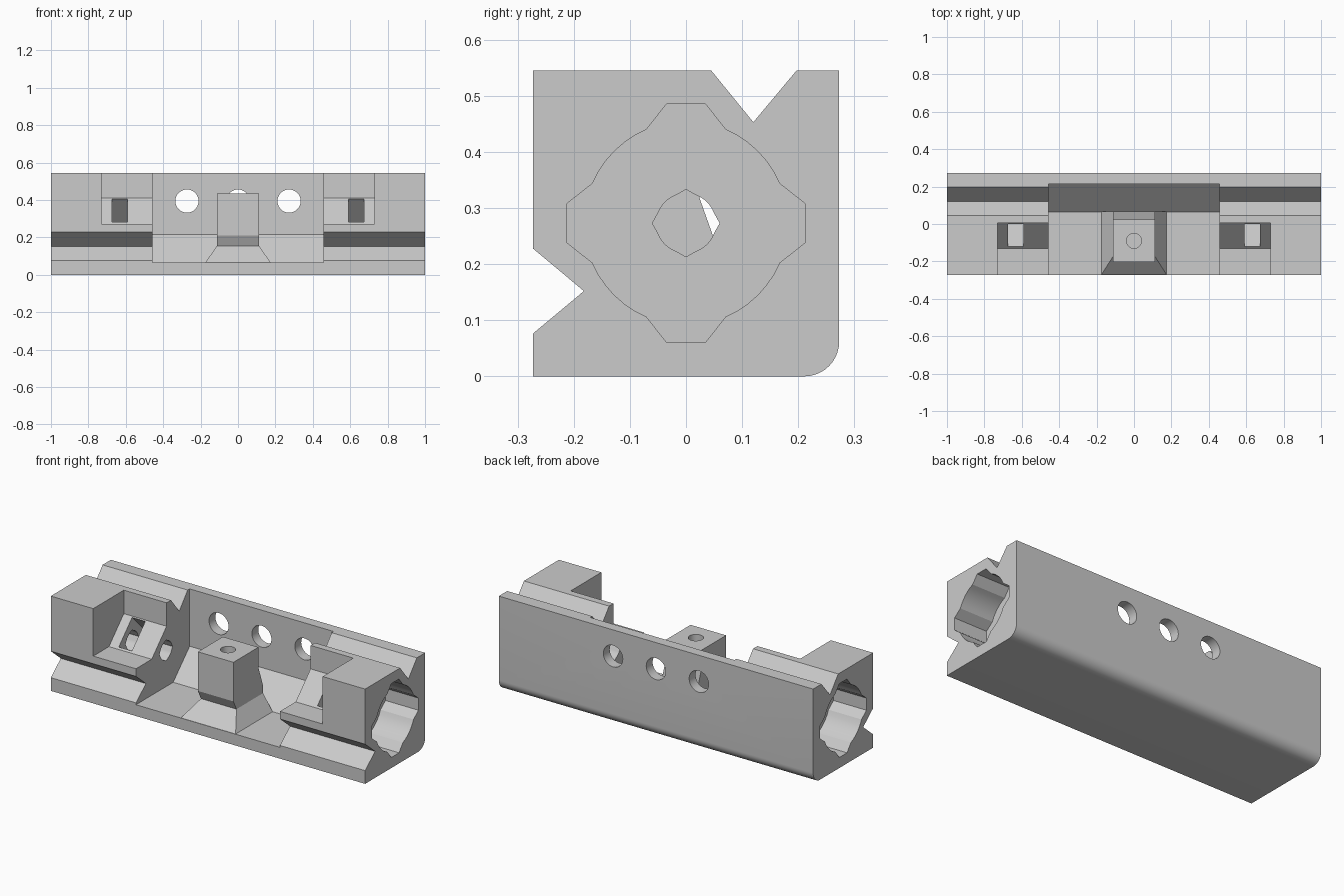
import bpy, bmesh, math
from mathutils import Vector, Matrix

old = bpy.data.objects.get("Cube")
if old:
    bpy.data.objects.remove(old, do_unlink=True)

grey = bpy.data.materials.new("light grey")
grey.use_nodes = True
GREY = (0.6, 0.6, 0.6, 1)
grey.diffuse_color = GREY
grey.node_tree.nodes["Principled BSDF"].inputs["Base Color"].default_value = GREY


def make(name, bm):
    bmesh.ops.recalc_face_normals(bm, faces=bm.faces)
    mesh = bpy.data.meshes.new(name)
    bm.to_mesh(mesh)
    bm.free()
    mesh.materials.append(grey)
    ob = bpy.data.objects.new(name, mesh)
    bpy.context.collection.objects.link(ob)
    return ob


def prism(name, profile, x0, x1):
    """Extrude a (y, z) outline along x."""
    bm = bmesh.new()
    face = bm.faces.new([bm.verts.new((x0, y, z)) for y, z in profile])
    ext = bmesh.ops.extrude_face_region(bm, geom=[face])
    verts = [v for v in ext["geom"] if isinstance(v, bmesh.types.BMVert)]
    bmesh.ops.translate(bm, verts=verts, vec=(x1 - x0, 0, 0))
    return make(name, bm)


def cylinder(name, radius, depth, centre, along_y=False):
    bm = bmesh.new()
    turn = Matrix.Rotation(math.pi / 2 if along_y else 0, 4, "X")
    bmesh.ops.create_cone(bm, cap_ends=True, segments=32, radius1=radius, radius2=radius,
                          depth=depth, matrix=Matrix.Translation(centre) @ turn)
    return make(name, bm)


def cut(target, cutter):
    cutter.hide_render = True
    mod = target.modifiers.new("cut", "BOOLEAN")
    mod.operation = "DIFFERENCE"
    mod.solver = "EXACT"
    mod.object = cutter
    dg = bpy.context.evaluated_depsgraph_get()
    mesh = bpy.data.meshes.new_from_object(target.evaluated_get(dg))
    target.modifiers.clear()
    target.data = mesh
    bpy.data.objects.remove(cutter, do_unlink=True)


def arc(cy, cz, r, a0, a1, n):
    steps = [math.radians(a0 + (a1 - a0) * i / n) for i in range(n + 1)]
    return [(cy + r * math.cos(a), cz + r * math.sin(a)) for a in steps]


def four_way(quarter, cz):
    """Repeat a quarter outline around the bore axis."""
    out = []
    for k in range(4):
        c, s = round(math.cos(k * math.pi / 2)), round(math.sin(k * math.pi / 2))
        out += [(c * y - s * z, cz + s * y + c * z) for y, z in quarter]
    return out


D, H, AXIS = 0.273, 0.545, 0.273

# Body with two V grooves and a rounded lower back edge
body = prism("body", [(-D, 0)] + arc(D - 0.062, 0.062, 0.062, -90, 0, 10) + [
    (D, H), (0.197, H), (0.12, 0.453), (0.045, H), (-D, H),
    (-D, 0.228), (-0.182, 0.152), (-D, 0.076)], -1, 1)

# Open middle bay with a sloped rear floor
cut(body, prism("bay_cutter", [(-0.4, 0.065), (0.065, 0.065), (0.215, 0.215),
                               (0.215, 0.7), (-0.4, 0.7)], -0.458, 0.458))

# Round holes through the back wall
for x in (-0.273, 0, 0.273):
    cut(body, cylinder("back_hole_cutter", 0.062, 0.2, (x, 0.25, 0.394), True))

# Lobed sockets in the ends and the narrow bore linking them to the bay
socket = four_way([(0.212, 0.035)] + arc(0, 0, 0.181, 23, 67, 6)
                  + [(0.035, 0.212), (-0.035, 0.212)], AXIS)
bore = four_way([(0.06, 0)] + arc(0, 0, 0.053, 20, 70, 6), AXIS)

# Slanted slot outline, square to the sloped pocket wall
low, high = Vector((-0.12, 0.28)), Vector((0.0, 0.405))
inward = Vector((0.707, -0.707))
slot = [tuple(p + inward * d) for p, d in
        ((low, -0.02), (high, -0.02), (high, 0.19), (low, 0.19))]

pocket = [(-0.4, 0.272), (-0.13, 0.272), (0.005, 0.41), (0.005, 0.7), (-0.4, 0.7)]

for side in (-1, 1):
    cut(body, prism("pocket_cutter", pocket, side * 0.4, side * 0.73))
    cut(body, prism("socket_cutter", socket, side * 0.79, side * 1.1))
    cut(body, prism("bore_cutter", bore, side * 0.4, side * 0.85))
    cut(body, prism("slot_cutter", slot, side * 0.59, side * 0.674))

# Centre post, undercut at the front and leaning out at the back
post = prism("centre_post", [(-0.203, 0.435), (-0.203, 0.21), (-0.175, 0.155), (0.066, 0.155),
                             (0.066, 0.2), (0.024, 0.318), (0.024, 0.435)], -0.113, 0.113)
cut(post, cylinder("screw_hole_cutter", 0.04, 0.4, (0, -0.09, 0.42)))

# Flared foot of the post
bm = bmesh.new()
bmesh.ops.create_cube(bm, size=2)
for v in bm.verts:
    top = v.co.z > 0
    v.co = (v.co.x * (0.113 if top else 0.175),
            0.066 if v.co.y > 0 else (-0.175 if top else -0.272),
            0.155 if top else 0.064)
foot = make("post_foot", bm)

for ob in (body, post, foot):
    bpy.ops.object.select_all(action="DESELECT")
    ob.select_set(True)
    bpy.context.view_layer.objects.active = ob
    bpy.ops.object.shade_smooth_by_angle(angle=math.radians(20))
